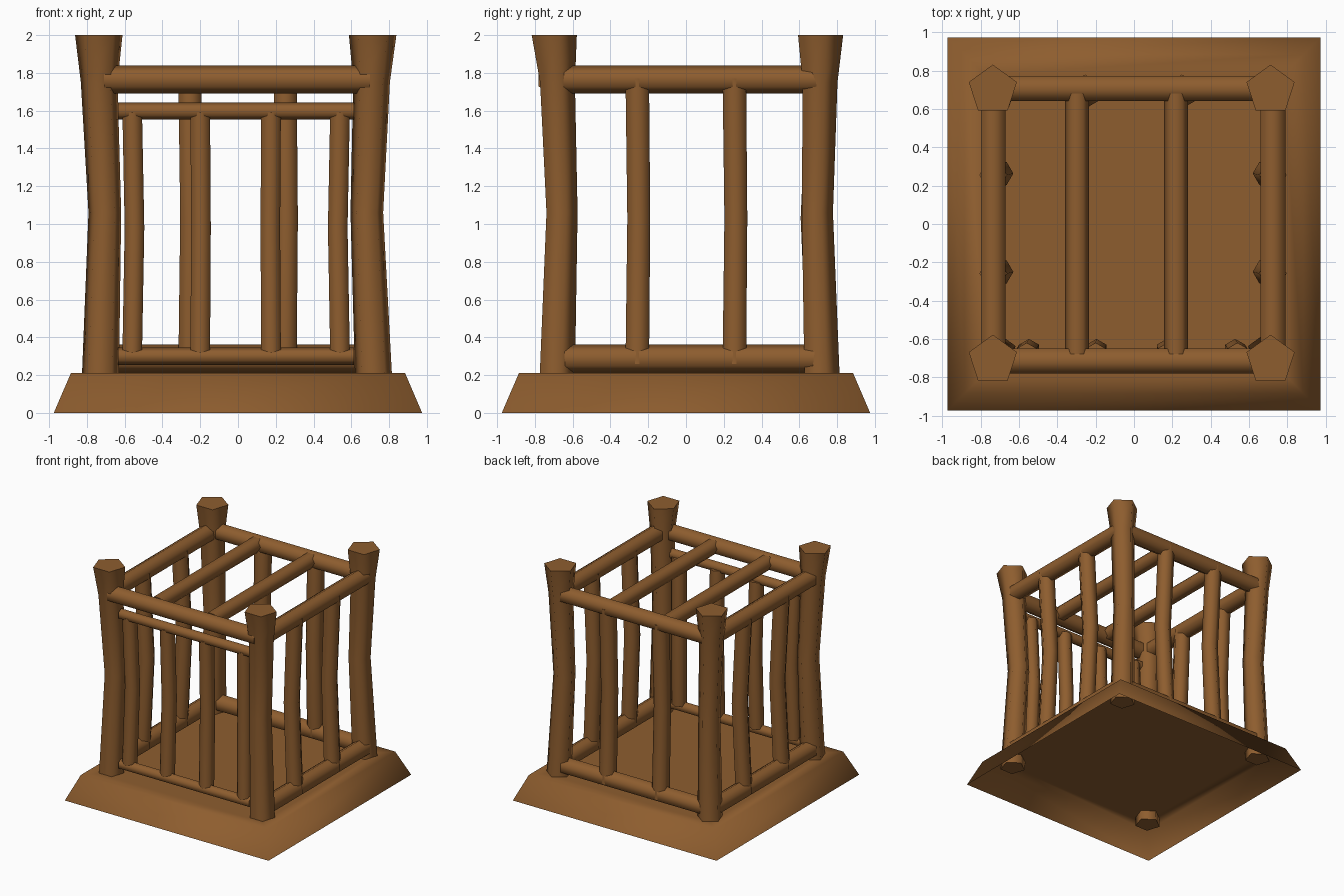
import bpy, bmesh, math
from mathutils import Vector

if "Cube" in bpy.data.objects:
    bpy.data.objects.remove(bpy.data.objects["Cube"])

wood = bpy.data.materials.new("brown wood")
wood.diffuse_color = (0.27, 0.11, 0.028, 1)
wood.use_nodes = True
wood.node_tree.nodes["Principled BSDF"].inputs["Base Color"].default_value = wood.diffuse_color


def finish(bm, name):
    bmesh.ops.recalc_face_normals(bm, faces=bm.faces)
    me = bpy.data.meshes.new(name)
    bm.to_mesh(me)
    bm.free()
    me.materials.append(wood)
    ob = bpy.data.objects.new(name, me)
    bpy.context.collection.objects.link(ob)
    return ob


def log(name, stations, sides, ref):
    """Capped log through (centre, radius) stations; one corner points along ref."""
    bm = bmesh.new()
    pts = [(Vector(c), r) for c, r in stations]
    axis = (pts[-1][0] - pts[0][0])
    # keep cross-sections square to the main axis direction
    k = max(range(3), key=lambda i: abs(axis[i]))
    axis = Vector([1.0 if i == k else 0.0 for i in range(3)])
    u = Vector(ref)
    v = axis.cross(u)
    rings = []
    for c, r in pts:
        ring = []
        for i in range(sides):
            a = 2 * math.pi * i / sides
            ring.append(bm.verts.new(c + r * (math.cos(a) * u + math.sin(a) * v)))
        rings.append(ring)
    for a, b in zip(rings, rings[1:]):
        for i in range(sides):
            j = (i + 1) % sides
            bm.faces.new((a[i], a[j], b[j], b[i])).smooth = True
    for ring in (rings[0], rings[-1]):
        cap = bm.faces.new(ring)
        for e in cap.edges:
            e.smooth = False
    return finish(bm, name)


# base: sloped skirt with a floor sheet, open underneath
bm = bmesh.new()
rings = []
for h, z in ((0.975, 0), (0.885, 0.21), (0.78, 0.21)):
    rings.append([bm.verts.new((x * h, y * h, z))
                  for x, y in ((-1, -1), (1, -1), (1, 1), (-1, 1))])
for a, b in zip(rings, rings[1:]):
    for i in range(4):
        j = (i + 1) % 4
        bm.faces.new((a[i], a[j], b[j], b[i]))
bm.faces.new(rings[-1])
for f in bm.faces:
    f.smooth = True
finish(bm, "base")

# corner posts: waisted five-sided trunks
zr = ((0.13, 0.104), (1.06, 0.091), (1.75, 0.102), (2.0, 0.132))
post_x = {"left": (-0.73, -0.705, -0.735, -0.737), "right": (0.72, 0.682, 0.707, 0.713)}
post_y = {"front": (-0.693, -0.665, -0.69, -0.71), "back": (0.712, 0.687, 0.70, 0.70)}
for sx, xs in post_x.items():
    for sy, ys in post_y.items():
        log(f"{sy}_{sx}_post",
            [((x, y, z), r) for x, y, (z, r) in zip(xs, ys, zr)], 5, (0, 1, 0))

# thick rails, top and bottom (the door takes the place of the lower front rail)
for level, z in (("top", 1.765), ("bottom", 0.287)):
    for side, x in (("left", -0.735), ("right", 0.725)):
        log(f"{level}_{side}_rail", [((x, -0.69, z), 0.075), ((x, 0.69, z), 0.075)], 6, (0, 0, 1))
    for side, y in (("front", -0.715), ("back", 0.707)):
        if (level, side) != ("bottom", "front"):
            log(f"{level}_{side}_rail", [((-0.71, y, z), 0.075), ((0.70, y, z), 0.075)], 6, (0, 0, 1))

# roof bars
for x in (-0.297, 0.22):
    log("roof_bar", [((x, -0.68, 1.77), 0.063), ((x, 0.69, 1.77), 0.063)], 6, (1, 0, 0))

# side bars, bent slightly inwards
for s, x in ((-1, -0.735), (1, 0.725)):
    for y in (-0.258, 0.256):
        log("side_bar", [((x, y, 0.26), 0.072), ((x - s * 0.035, y + 0.008, 1.03), 0.07),
                         ((x, y, 1.77), 0.072)], 6, (1, 0, 0))

# back bars
for x in (-0.255, 0.25):
    log("back_bar", [((x, 0.71, 0.26), 0.07), ((x + 0.008, 0.675, 1.03), 0.068),
                     ((x, 0.71, 1.77), 0.07)], 6, (0, 1, 0))

# front door: two thin rails and four uprights
for z in (0.30, 1.598):
    log("door_rail", [((-0.635, -0.69, z), 0.046), ((0.615, -0.69, z), 0.046)], 6, (0, 0, 1))
for x, b in ((-0.56, 0.012), (-0.2, 0.004), (0.175, -0.004), (0.54, -0.012)):
    log("door_bar", [((x, -0.68, 0.32), 0.06), ((x + b, -0.66, 0.98), 0.06),
                     ((x, -0.68, 1.59), 0.06)], 6, (0, 1, 0))
